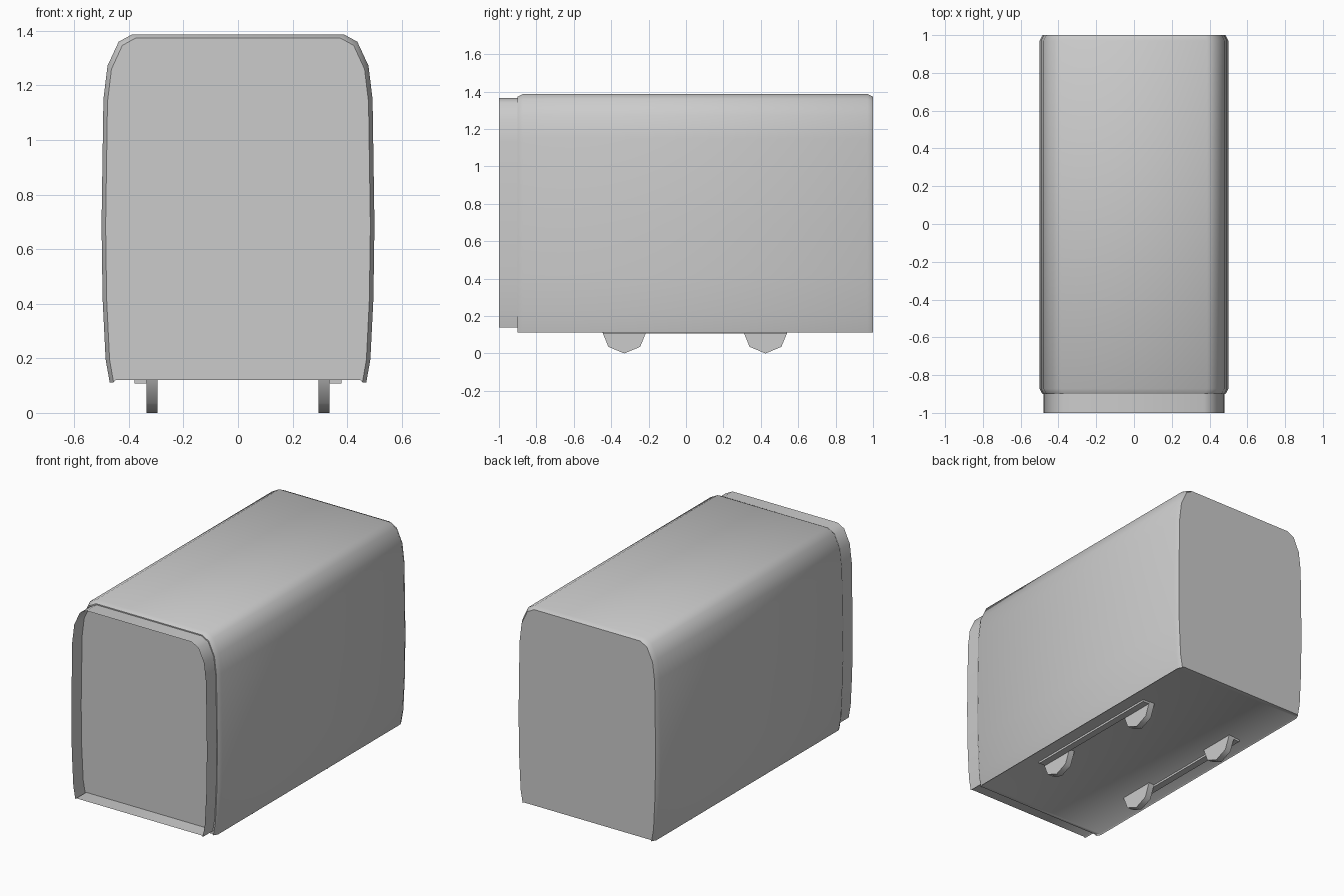
import bpy
import bmesh
import math

cube = bpy.data.objects.get("Cube")
if cube:
    bpy.data.objects.remove(cube, do_unlink=True)

grey = bpy.data.materials.new("plain grey")
grey.use_nodes = True
COLOUR = (0.6, 0.6, 0.6, 1)
grey.diffuse_color = COLOUR
grey.node_tree.nodes["Principled BSDF"].inputs["Base Color"].default_value = COLOUR

FLOOR, ROOF = 0.12, 1.387
# Half cross-section of the carriage, from roof edge down to the floor lip
HALF = [(0.387, ROOF), (0.437, 1.36), (0.478, 1.272), (0.493, 1.15),
        (0.5, 0.69), (0.496, 0.417), (0.485, 0.196), (0.47, 0.112), (0.463, FLOOR)]


def section(y, width=1.0, low=FLOOR, high=ROOF):
    """Full cross-section at y, rescaled to a width and height range."""
    k = (high - low) / (ROOF - FLOOR)
    right = [(x * width, y, low + (z - FLOOR) * k) for x, z in HALF]
    return right + [(-x, yy, z) for x, yy, z in reversed(right)]


def loft(name, rings, caps=True, angle=50):
    """Skin closed rings of equal length, optionally capping both ends."""
    bm = bmesh.new()
    loops = [[bm.verts.new(p) for p in ring] for ring in rings]
    n = len(loops[0])
    for a, b in zip(loops, loops[1:]):
        for i in range(n):
            j = (i + 1) % n
            bm.faces.new((a[i], a[j], b[j], b[i]))
    if caps:
        bm.faces.new(loops[0])
        bm.faces.new(loops[-1])
    bmesh.ops.recalc_face_normals(bm, faces=bm.faces)
    mesh = bpy.data.meshes.new(name)
    bm.to_mesh(mesh)
    bm.free()
    mesh.materials.append(grey)
    obj = bpy.data.objects.new(name, mesh)
    bpy.context.collection.objects.link(obj)
    bpy.ops.object.select_all(action='DESELECT')
    obj.select_set(True)
    bpy.context.view_layer.objects.active = obj
    bpy.ops.object.shade_smooth_by_angle(angle=math.radians(angle))
    return obj


# Carriage body with chamfered ends
loft("carriage_body", [
    section(-0.9, 0.97, FLOOR, 1.373),
    section(-0.872),
    section(0.97),
    section(1.0, 0.97, FLOOR, 1.373),
])

# Open gangway sleeve at the front
loft("gangway_sleeve", [
    section(-1.0, 0.96, 0.147, 1.366),
    section(-0.9, 0.96, 0.147, 1.366),
], caps=False)

# Half-octagon wheels and the thin rails beside them
R = 0.12
for side, label in ((1, "left"), (-1, "right")):
    for y0, place in ((-0.33, "front"), (0.425, "back")):
        arc = [(y0 + R * math.cos(a), FLOOR + 0.002 + R * math.sin(a) - 0.002)
               for a in (math.pi + i * math.pi / 4 for i in range(5))]
        loft(f"{place}_{label}_wheel",
             [[(side * x, y, z) for y, z in arc] for x in (0.295, 0.335)])
    rail = [(0.335, FLOOR), (0.38, FLOOR), (0.38, 0.107), (0.335, 0.107)]
    loft(f"{label}_rail",
         [[(side * x, y, z) for x, z in rail] for y in (-0.44, 0.54)], angle=30)
